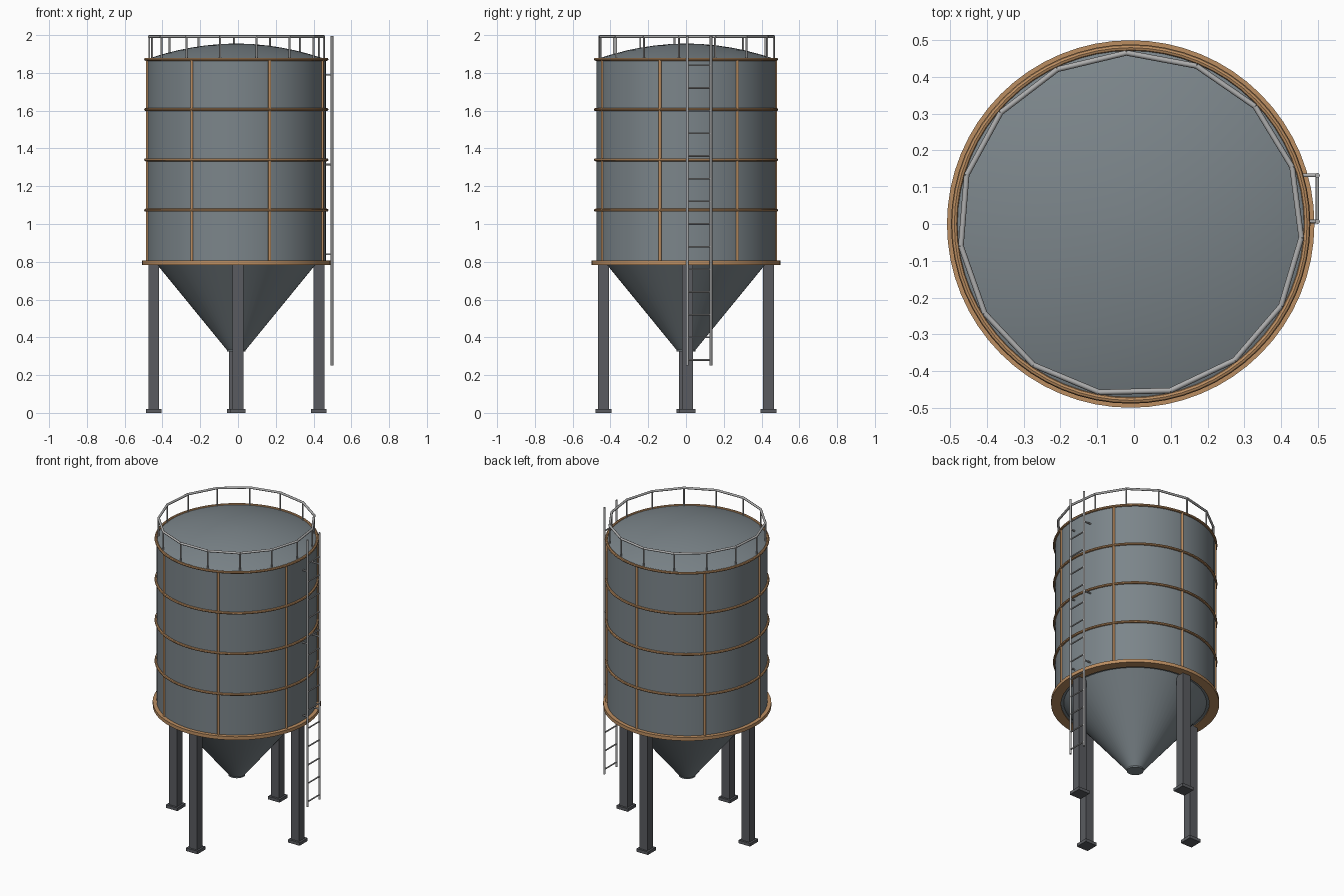
import bpy, math
from mathutils import Vector

if "Cube" in bpy.data.objects:
    bpy.data.objects.remove(bpy.data.objects["Cube"])

CX, CY = -0.009, 0.0   # tank axis


def material(name, rgb):
    m = bpy.data.materials.new(name)
    m.diffuse_color = (*rgb, 1)
    m.use_nodes = True
    m.node_tree.nodes["Principled BSDF"].inputs["Base Color"].default_value = m.diffuse_color
    return m


STEEL = material("tank_steel", (0.20, 0.235, 0.255))
BAND = material("band_orange", (0.50, 0.27, 0.12))
LEG = material("leg_dark", (0.10, 0.105, 0.115))
PIPE = material("rail_grey", (0.42, 0.42, 0.42))


def finish(obj, name, mat):
    obj.name = name
    obj.data.materials.append(mat)
    return obj


def lathe(name, profile, mat, closed=False, n=64):
    """Revolve (radius, z) points around the tank axis."""
    verts, faces = [], []
    m = len(profile)
    for i in range(n):
        a = 2 * math.pi * i / n
        verts += [(CX + r * math.cos(a), CY + r * math.sin(a), z) for r, z in profile]
    for i in range(n):
        j = (i + 1) % n
        for k in range(m if closed else m - 1):
            l = (k + 1) % m
            faces.append((i * m + k, j * m + k, j * m + l, i * m + l))
    if not closed:
        faces.append([i * m for i in reversed(range(n))])
        faces.append([i * m + m - 1 for i in range(n)])
    me = bpy.data.meshes.new(name)
    me.from_pydata(verts, [], faces)
    obj = bpy.data.objects.new(name, me)
    bpy.context.collection.objects.link(obj)
    bpy.context.view_layer.objects.active = obj
    bpy.ops.object.select_all(action='DESELECT')
    obj.select_set(True)
    bpy.ops.object.shade_smooth_by_angle(angle=math.radians(30))
    return finish(obj, name, mat)


def rod(name, a, b, r, mat, n=8):
    a, b = Vector(a), Vector(b)
    d = b - a
    bpy.ops.mesh.primitive_cylinder_add(vertices=n, radius=r, depth=d.length, location=(a + b) / 2)
    obj = bpy.context.object
    obj.rotation_euler = d.to_track_quat('Z', 'Y').to_euler()
    bpy.ops.object.shade_smooth_by_angle(angle=math.radians(50))
    return finish(obj, name, mat)


def box(name, loc, size, mat):
    bpy.ops.mesh.primitive_cube_add(size=1, location=loc)
    obj = bpy.context.object
    obj.scale = size
    return finish(obj, name, mat)


def polar(r, deg, z):
    a = math.radians(deg)
    return (CX + r * math.cos(a), CY + r * math.sin(a), z)


# Tank wall, domed roof and hopper cone
lathe("tank_shell", [(0.475, 0.79), (0.475, 1.872)], STEEL)
R, H = 0.474, 0.083
lathe("domed_roof", [(R * t, 1.872 + H * (1 - t * t))
                     for t in (1, 0.95, 0.88, 0.78, 0.65, 0.5, 0.35, 0.2, 0.08, 0.01)], STEEL)
lathe("hopper_cone", [(0.05, 0.325), (0.05, 0.333), (0.43, 0.798)], STEEL)

# Base flange and hoop bands
lathe("base_flange", [(0.44, 0.784), (0.499, 0.784), (0.499, 0.806), (0.44, 0.806)], BAND, True)
for i, z in enumerate((1.073, 1.34, 1.606, 1.872)):
    prof = [(0.479 + 0.009 * math.cos(k * math.pi / 4), z + 0.008 * math.sin(k * math.pi / 4))
            for k in range(8)]
    lathe(f"hoop_band_{i}", prof, BAND, True)

# Vertical ribs
for i in range(7):
    a = -16.8 + i * 360 / 7
    rod(f"wall_rib_{i}", polar(0.476, a, 0.80), polar(0.476, a, 1.87), 0.008, BAND)

# Legs with foot plates
for i in range(4):
    x, y, _ = polar(0.437, 1.1 + 90 * i, 0)
    box(f"leg_{i}", (x, y, 0.395), (0.058, 0.058, 0.79), LEG)
    box(f"foot_plate_{i}", (x, y, 0.01), (0.083, 0.083, 0.02), LEG)

# Roof guard rail
for i in range(15):
    a = -4.6 + 24 * i
    rod(f"guard_post_{i}", polar(0.465, a, 1.865), polar(0.465, a, 1.992), 0.005, PIPE)
    rod(f"guard_rail_{i}", polar(0.465, a, 1.992), polar(0.465, a + 24, 1.992), 0.0075, PIPE)

# Ladder: stringers, wall brackets and rungs
LX, LY = 0.498, (0.007, 0.132)
for i, y in enumerate(LY):
    rod(f"ladder_stringer_{i}", (LX, y, 0.25), (LX, y, 1.995), 0.007, PIPE)
    for j, z in enumerate((0.84, 1.315, 1.79)):
        rod(f"ladder_bracket_{i}_{j}", (0.445, y, z), (LX, y, z), 0.005, PIPE)
for i in range(14):
    z = 0.28 + 0.12 * i
    rod(f"ladder_rung_{i}", (LX, LY[0], z), (LX, LY[1], z), 0.0045, PIPE)
